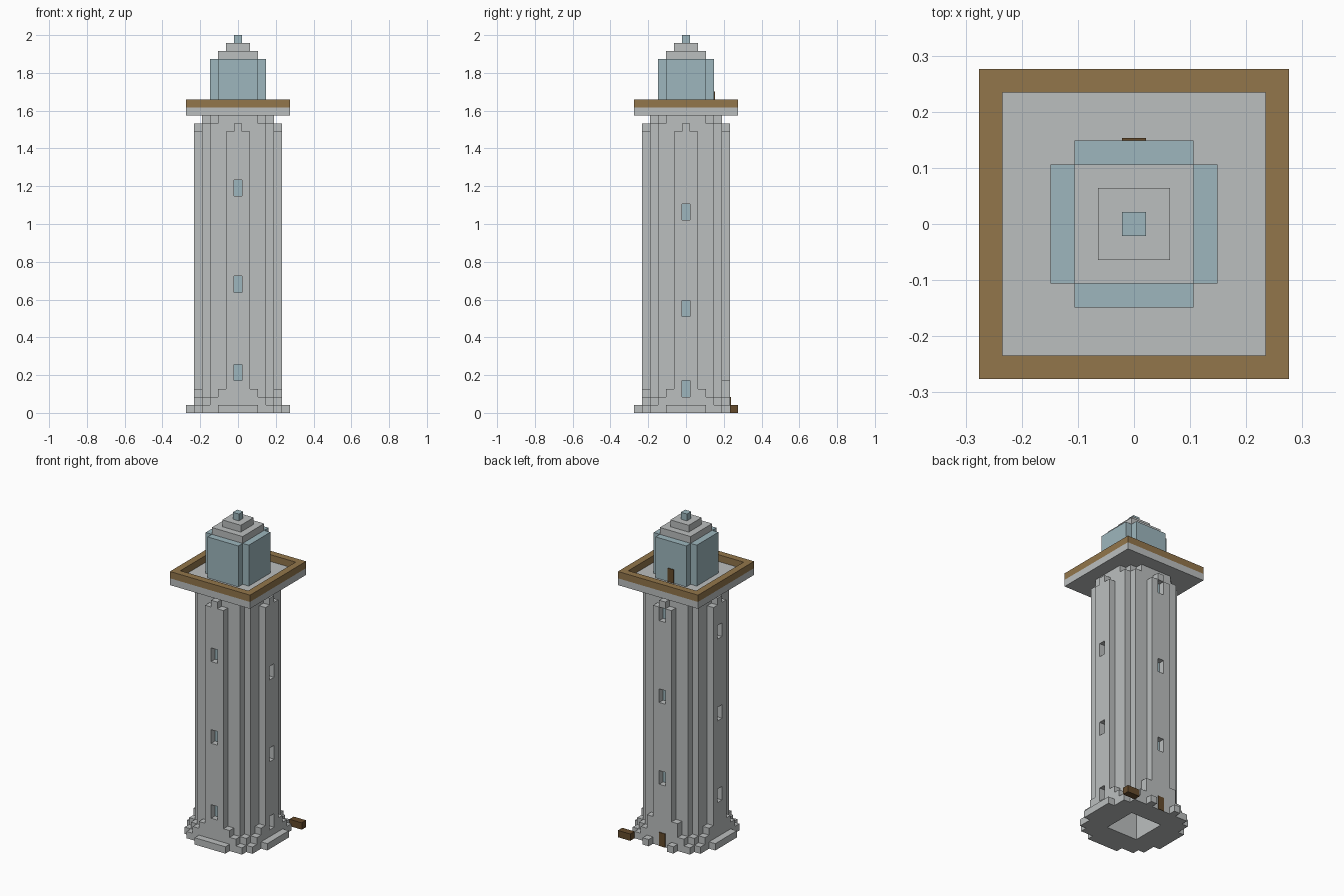
import bpy, bmesh
from mathutils import Matrix, Vector

if "Cube" in bpy.data.objects:
    bpy.data.objects.remove(bpy.data.objects["Cube"])

U = 2 / 47  # size of one block


def material(name, rgb):
    m = bpy.data.materials.new(name)
    m.use_nodes = True
    col = (*rgb, 1)
    m.diffuse_color = col
    m.node_tree.nodes["Principled BSDF"].inputs["Base Color"].default_value = col
    return m


STONE = material("grey stone", (0.50, 0.52, 0.52))
GLASS = material("blue glass", (0.34, 0.47, 0.51))
WOOD = material("light wood", (0.29, 0.18, 0.07))
DARK = material("dark wood", (0.13, 0.07, 0.025))


def finish(bm, name, mat):
    bmesh.ops.recalc_face_normals(bm, faces=bm.faces[:])
    me = bpy.data.meshes.new(name)
    bm.to_mesh(me)
    bm.free()
    me.materials.append(mat)
    ob = bpy.data.objects.new(name, me)
    bpy.context.collection.objects.link(ob)
    return ob


def add_box(bm, lo, hi):
    """Box between two corners, in block units."""
    lo, hi = Vector(lo) * U, Vector(hi) * U
    mat = Matrix.Translation((lo + hi) / 2) @ Matrix.Diagonal((*(hi - lo), 1))
    bmesh.ops.create_cube(bm, size=1, matrix=mat)


def boxes(name, mat, pairs):
    bm = bmesh.new()
    for lo, hi in pairs:
        add_box(bm, lo, hi)
    return finish(bm, name, mat)


def slab(name, mat, half, z0, z1):
    return boxes(name, mat, [((-half, -half, z0), (half, half, z1))])


def stepped_prism(name, mat, rows, z0, z1):
    """Stepped round plan: rows[i] is the block reach of row i from the middle."""
    quarter = []
    for i, reach in enumerate(rows):
        x = reach + 0.5
        if i and rows[i - 1] == reach:
            quarter[-1] = (x, i + 0.5)
        else:
            if i:
                quarter.append((x, i - 0.5))
            quarter.append((x, i + 0.5))
    outline = quarter + [(-x, y) for x, y in reversed(quarter)]
    outline += [(-x, -y) for x, y in quarter] + [(x, -y) for x, y in reversed(quarter)]
    bm = bmesh.new()
    face = bm.faces.new([bm.verts.new((x * U, y * U, z0 * U)) for x, y in outline])
    top = bmesh.ops.extrude_face_region(bm, geom=[face])["geom"]
    bmesh.ops.translate(bm, vec=(0, 0, (z1 - z0) * U),
                        verts=[v for v in top if isinstance(v, bmesh.types.BMVert)])
    return finish(bm, name, mat)


def cut(target, cutter):
    mod = target.modifiers.new("cut", "BOOLEAN")
    mod.operation, mod.solver, mod.object = "DIFFERENCE", "EXACT", cutter
    dg = bpy.context.evaluated_depsgraph_get()
    me = bpy.data.meshes.new_from_object(target.evaluated_get(dg))
    target.modifiers.clear()
    target.data = me


# Tower layers
tower = [
    stepped_prism("base_step_low", STONE, [6, 6, 6, 5, 5, 4, 2], 0, 1),
    stepped_prism("base_step_middle", STONE, [5, 5, 5, 5, 4, 3], 1, 2),
    stepped_prism("base_step_high", STONE, [5, 5, 5, 4, 3, 2], 2, 3),
    stepped_prism("shaft", STONE, [5, 5, 4, 4, 3, 1], 3, 35),
    stepped_prism("shaft_neck", STONE, [5, 4, 4, 4, 3, 0], 35, 36),
    stepped_prism("shaft_top", STONE, [4, 4, 4, 3, 2], 36, 37),
]

# Windows climb around the tower; each has a recess and a pane
sides = [((0, -1), (27, 15, 4)), ((1, 0), (24, 12, 2)),
         ((0, 1), (33, 21, 9)), ((-1, 0), (30, 18, 6))]


def on_side(d, near, far, z0, z1):
    """Box one block wide, reaching out from near to far on the side d."""
    dx, dy = d
    a = Vector((dx * near - dy * 0.5, dy * near - dx * 0.5, z0))
    b = Vector((dx * far + dy * 0.5, dy * far + dx * 0.5, z1))
    return ([min(p) for p in zip(a, b)], [max(p) for p in zip(a, b)])


recesses, panes = [], []
for d, levels in sides:
    for z in levels:
        recesses.append(on_side(d, 4.5, 7, z, z + 2))
        panes.append(on_side(d, 4.5, 4.6, z, z + 2))

window_cutter = boxes("window_cutter", STONE, recesses)
room_cutter = slab("room_cutter", STONE, 2.5, -1, 36)
door_cutter = boxes("door_gap_cutter", STONE, [((-1.5, 5.5, -1), (1.5, 8, 2))])
for part in tower[:5]:
    cut(part, room_cutter)
for part in tower[2:5]:
    cut(part, window_cutter)
cut(tower[0], door_cutter)
for c in (window_cutter, room_cutter, door_cutter):
    bpy.data.objects.remove(c)
boxes("window_panes", GLASS, panes)

# Back entrance
boxes("door_surround", STONE, [((-2.5, 4.5, 0), (2.5, 5.5, 4))])
boxes("door", DARK, [((-0.5, 5.5, 0), (0.5, 5.6, 2))])
boxes("timber_block", DARK, [((4.5, 5.5, 0), (6.5, 6.5, 1))])

# Gallery deck with wooden rim
slab("deck", STONE, 6.5, 37, 38)
boxes("deck_rim", WOOD, [
    ((-6.5, -6.5, 38), (6.5, -5.5, 39)), ((-6.5, 5.5, 38), (6.5, 6.5, 39)),
    ((-6.5, -5.5, 38), (-5.5, 5.5, 39)), ((5.5, -5.5, 38), (6.5, 5.5, 39))])

# Lantern room and roof
stepped_prism("lantern", GLASS, [3, 3, 3, 2], 38, 44)
boxes("lantern_door", DARK, [((-0.5, 3.5, 38), (0.5, 3.6, 40))])
slab("roof_low", STONE, 2.5, 44, 45)
slab("roof_high", STONE, 1.5, 45, 46)
slab("roof_light", GLASS, 0.5, 46, 47)
